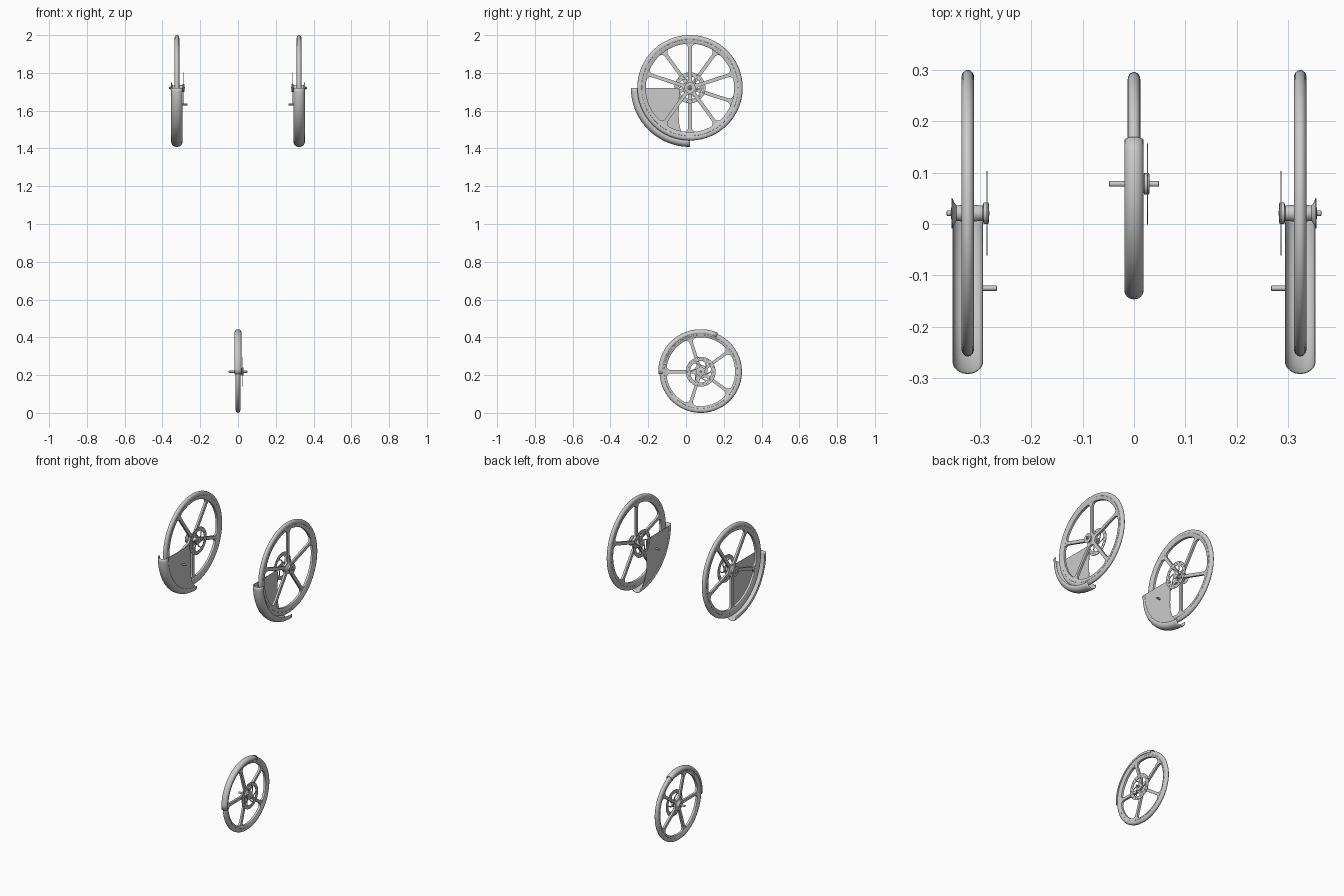
import bpy, bmesh
from math import sin, cos, pi, asin, sqrt, radians
from mathutils import Matrix

if "Cube" in bpy.data.objects:
    bpy.data.objects.remove(bpy.data.objects["Cube"])


def finish(name, bm):
    bmesh.ops.remove_doubles(bm, verts=bm.verts, dist=0.00005)
    bmesh.ops.recalc_face_normals(bm, faces=bm.faces)
    me = bpy.data.meshes.new(name)
    bm.to_mesh(me)
    bm.free()
    ob = bpy.data.objects.new(name, me)
    bpy.context.collection.objects.link(ob)
    bpy.ops.object.select_all(action='DESELECT')
    ob.select_set(True)
    bpy.context.view_layer.objects.active = ob
    bpy.ops.object.shade_smooth_by_angle(angle=radians(35))
    return ob


def lathe(name, prof, c, s, n=96, a0=0, a1=360, closed=False):
    """Spin (x, radius) points round the x axis through c; s mirrors x."""
    bm = bmesh.new()
    rings = []
    for i in range(n + 1):
        a = radians(a0 + (a1 - a0) * i / n)
        rings.append([bm.verts.new((c[0] + s * x, c[1] + r * cos(a), c[2] + r * sin(a)))
                      for x, r in prof])
    m = len(prof)
    for p, q in zip(rings, rings[1:]):
        for j in range(m if closed else m - 1):
            k = (j + 1) % m
            bm.faces.new((p[j], p[k], q[k], q[j]))
    return finish(name, bm)


def plate(name, loops, thick, x, c, s):
    """Filled flat outline with holes, lying in the wheel plane."""
    cu = bpy.data.curves.new(name, 'CURVE')
    cu.dimensions, cu.fill_mode, cu.extrude = '2D', 'BOTH', thick / 2
    for pts in loops:
        sp = cu.splines.new('POLY')
        sp.points.add(len(pts) - 1)
        for p, (u, v) in zip(sp.points, pts):
            p.co = (u, v, 0, 1)
        sp.use_cyclic_u = True
    tmp = bpy.data.objects.new(name + "_outline", cu)
    bpy.context.collection.objects.link(tmp)
    bpy.context.view_layer.update()
    me = bpy.data.meshes.new_from_object(tmp)
    bm = bmesh.new()
    bm.from_mesh(me)
    bpy.data.objects.remove(tmp)
    bpy.data.meshes.remove(me)
    bm.transform(Matrix(((0, 0, 1, c[0] + s * x), (1, 0, 0, c[1]),
                         (0, 1, 0, c[2]), (0, 0, 0, 1))))
    return finish(name, bm)


def circle(r, n=96, u=0, v=0):
    return [(u + r * cos(2 * pi * i / n), v + r * sin(2 * pi * i / n)) for i in range(n)]


def window(mid, n, r0, r1, w, f0, f1, twist=0):
    """Rounded opening between two neighbouring spokes of half width w."""
    def half(r):
        t0 = min(1, max(0, (r0 + f0 - r) / f0))
        t1 = min(1, max(0, (r - r1 + f1) / f1))
        ww = w + f0 * (1 - sqrt(1 - t0 * t0)) + f1 * (1 - sqrt(1 - t1 * t1))
        return max(0.01, pi / n - asin(min(0.99, ww / r)))
    fr = [i / 6 for i in range(7)]
    rs = ([r0 + f0 * (1 - cos(t * pi / 2)) for t in fr]
          + [r0 + f0 + (r1 - r0 - f0 - f1) * t for t in fr[1:-1]]
          + [r1 - f1 + f1 * sin(t * pi / 2) for t in fr])
    tw = lambda r: mid + twist * (r - r0) / (r1 - r0)
    pol = [(r, tw(r) - half(r)) for r in rs]
    h = half(r1)
    pol += [(r1, tw(r1) - h + 2 * h * i / 12) for i in range(1, 12)]
    pol += [(r, tw(r) + half(r)) for r in reversed(rs)]
    return [(r * cos(a), r * sin(a)) for r, a in pol]


def rod(name, x0, x1, r, c, s, n=24):
    b = min(0.001, r / 4)
    return lathe(name, [(x0, 0), (x0, r - b), (x0 + b, r), (x1 - b, r), (x1, r - b), (x1, 0)],
                 c, s, n)


def wheel(tag, c, s, R, ri, phase, w, disc_x, disc_r, axle):
    # tyre and rim
    tyre = [(0.0125 * cos(2 * pi * i / 16), R - 0.016 + 0.016 * sin(2 * pi * i / 16))
            for i in range(16)]
    lathe(tag + "_tyre", tyre, c, s, closed=True)
    o = R - 0.024
    lathe(tag + "_rim", [(-0.007, ri), (0.007, ri), (0.0105, ri + 0.006), (0.0115, o),
                         (0.008, o + 0.004), (-0.008, o + 0.004), (-0.0115, o),
                         (-0.0105, ri + 0.006)], c, s, closed=True)
    # five cast spokes
    loops = [circle(ri + 0.006)]
    loops += [window(phase + pi / 5 + k * 2 * pi / 5, 5, 0.036, ri, w, 0.008, 0.024)
              for k in range(5)]
    plate(tag + "_spokes", loops, 0.013, 0, c, s)
    # hub and axle
    d = 1 if disc_x > 0 else -1
    e = abs(disc_x)
    lathe(tag + "_hub", [(-d * 0.018, 0), (-d * 0.018, 0.013), (-d * 0.012, 0.016),
                         (-d * 0.006, 0.027), (d * 0.006, 0.027), (d * 0.012, 0.016),
                         (d * (e - 0.008), 0.015), (d * (e - 0.006), 0.021),
                         (d * (e + 0.003), 0.021), (d * (e + 0.004), 0.018),
                         (d * (e + 0.004), 0)], c, s, 40)
    rod(tag + "_axle", axle[0], axle[1], 0.0055, c, s)
    # brake disc with swept arms and vent holes
    r1 = disc_r * 0.72
    loops = [circle(disc_r)]
    loops += [window(k * pi / 3, 6, 0.024, r1, 0.004, 0.004, 0.006, 0.6) for k in range(6)]
    for k in range(18):
        a, q = k * pi / 9, disc_r * (0.82 + 0.08 * (k % 2))
        loops.append(circle(0.0028, 8, q * cos(a), q * sin(a)))
    plate(tag + "_brake_disc", loops, 0.002, disc_x, c, s)


def fender(name, c, s, width, R, drop, inner_drop, a0, a1, n):
    """U-shaped guard that wraps over the tyre."""
    prof = [(-width, R - inner_drop)]
    prof += [(-width * cos(i * pi / 12), R - drop * 0.7 * (1 - sin(i * pi / 12)))
             for i in range(13)]
    prof.append((width, R - drop))
    ob = lathe(name, prof, c, s, n, a0, a1)
    m = ob.modifiers.new("thickness", 'SOLIDIFY')
    m.thickness = 0.002
    m.offset = 0


# lower single wheel with close fitting guard
low = (0, 0.078, 0.218)
wheel("lower_wheel", low, 1, 0.218, 0.182, pi, 0.0085, 0.026, 0.079, (-0.049, 0.049))
fender("lower_fender", low, 1, 0.0175, 0.224, 0.022, 0.022, 66, 183, 16)

# upper pair of wheels with guards on the inner side
for s, side, phase in ((1, "right", pi / 2), (-1, "left", -pi / 2)):
    c = (s * 0.3235, 0.021, 1.721)
    tag = side + "_wheel"
    wheel(tag, c, s, 0.279, 0.234, phase, 0.0095, -0.037, 0.082, (-0.042, 0.041))
    # outer hub flange
    lathe(tag + "_hub_flange", [(0.012, 0), (0.012, 0.016), (0.022, 0.015), (0.027, 0.022),
                                (0.030, 0.030), (0.0315, 0.030), (0.0315, 0.012),
                                (0.033, 0.010), (0.033, 0)], c, s, 40)
    fender(side + "_fender", c, s, 0.029, 0.312, 0.034, 0.034, 180, 270, 24)
    # side panel joining the guard to its mounting pin
    arc = [(0.29 * cos(radians(a)), 0.29 * sin(radians(a))) for a in range(180, 271, 3)]
    edge = [(-0.025, -0.262), (-0.045, -0.235), (-0.056, -0.2), (-0.06, -0.15),
            (-0.058, -0.08), (-0.055, -0.015), (-0.06, -0.004), (-0.07, 0)]
    plate(side + "_fender_panel", [arc + edge], 0.002, -0.0285, c, s)
    rod(side + "_mount_pin", -0.057, -0.028, 0.005, (c[0], -0.125, 1.633), s)
